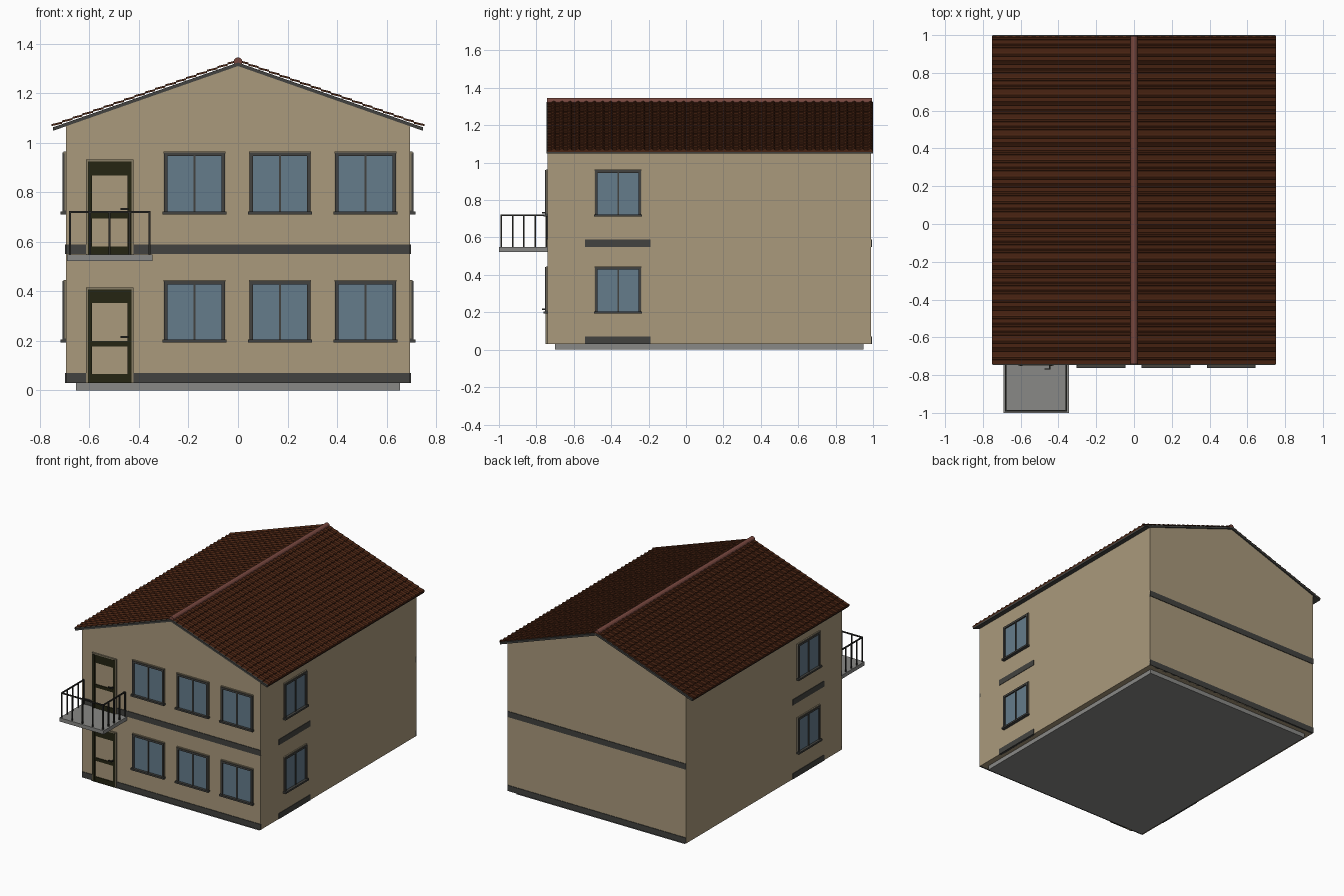
import bpy, bmesh, math
from mathutils import Matrix, Vector

cube = bpy.data.objects.get("Cube")
if cube:
    bpy.data.objects.remove(cube, do_unlink=True)


def material(name, rgb):
    m = bpy.data.materials.new(name)
    m.use_nodes = True
    m.diffuse_color = (*rgb, 1)
    m.node_tree.nodes["Principled BSDF"].inputs["Base Color"].default_value = (*rgb, 1)
    return m


WALL = material("beige_plaster", (0.40, 0.32, 0.20))
TRIM = material("charcoal_trim", (0.055, 0.055, 0.05))
GLASS = material("blue_glass", (0.13, 0.20, 0.26))
DOOR = material("dark_olive", (0.018, 0.018, 0.006))
STONE = material("grey_concrete", (0.25, 0.25, 0.24))
TILE = material("brown_tile", (0.065, 0.017, 0.006))
RIDGE = material("red_brown_ridge", (0.19, 0.065, 0.05))
CASING = material("tan_casing", (0.24, 0.20, 0.13))
METAL = material("black_metal", (0.025, 0.025, 0.022))

FRONT, BACK, SIDE = -0.74, 0.99, 0.695
APEX, PITCH = 1.31, 0.35


def finish(name, bm, mats):
    bmesh.ops.recalc_face_normals(bm, faces=bm.faces)
    me = bpy.data.meshes.new(name)
    bm.to_mesh(me)
    bm.free()
    for m in mats:
        me.materials.append(m)
    ob = bpy.data.objects.new(name, me)
    bpy.context.collection.objects.link(ob)
    return ob


def add_box(bm, x, y, z, place=Matrix(), index=0):
    size = Vector((x[1] - x[0], y[1] - y[0], z[1] - z[0]))
    mid = Vector((sum(x) / 2, sum(y) / 2, sum(z) / 2))
    out = bmesh.ops.create_cube(bm, size=1,
                                matrix=place @ Matrix.Translation(mid) @ Matrix.Diagonal((*size, 1)))
    for f in {f for v in out["verts"] for f in v.link_faces}:
        f.material_index = index


def box(name, x, y, z, mat):
    bm = bmesh.new()
    add_box(bm, x, y, z)
    return finish(name, bm, [mat])


def prism(name, outline, y, mat):
    """Extrude an x-z outline along y."""
    bm = bmesh.new()
    face = bm.faces.new([bm.verts.new((px, y[0], pz)) for px, pz in outline])
    out = bmesh.ops.extrude_face_region(bm, geom=[face])
    verts = [g for g in out["geom"] if isinstance(g, bmesh.types.BMVert)]
    bmesh.ops.translate(bm, verts=verts, vec=(0, y[1] - y[0], 0))
    return finish(name, bm, [mat])


# Foundation and gabled walls
box("foundation", (-0.655, 0.655), (-0.70, 0.95), (0, 0.04), STONE)
eave = APEX - PITCH * SIDE
prism("house_walls", [(-SIDE, 0.03), (SIDE, 0.03), (SIDE, eave), (0, APEX), (-SIDE, eave)],
      (FRONT, BACK), WALL)

# Floor bands on every wall
for level, z in (("lower", (0.03, 0.07)), ("upper", (0.55, 0.59))):
    box(level + "_front_band", (-SIDE, SIDE), (FRONT - 0.004, FRONT + 0.01), z, TRIM)
    box(level + "_back_band", (-SIDE, SIDE), (BACK - 0.01, BACK + 0.004), z, TRIM)
    for s, tag in ((1, "left"), (-1, "right")):
        box(f"{level}_{tag}_band", sorted((s * 0.68, s * (SIDE + 0.003))), (-0.54, -0.19), z, TRIM)


# Windows: local x along the wall, -y outward, z up from the sill
def window(name, place, half=0.123):
    bm = bmesh.new()
    h, bar, out = 0.245, 0.014, -0.013
    add_box(bm, (-half + 0.005, half - 0.005), (-0.004, 0.01), (0.005, h - 0.005), place, 1)
    for s in (-1, 1):
        add_box(bm, sorted((s * half, s * (half - bar))), (out, 0.01), (0, h), place)
        add_box(bm, sorted((s * (half + 0.002), s * (half - 0.004))), (-0.006, 0.01), (0.012, h + 0.004), place, 2)
    add_box(bm, (-0.004, 0.004), (-0.010, 0.01), (0, h), place)
    add_box(bm, (-half, half), (out, 0.01), (h - bar, h), place)
    add_box(bm, (-half - 0.002, half + 0.002), (-0.009, 0.01), (h - 0.003, h + 0.004), place, 2)
    add_box(bm, (-half - 0.006, half + 0.006), (-0.022, 0.01), (-0.004, 0.008), place)
    finish(name, bm, [TRIM, GLASS, CASING])


for level, z in (("lower", 0.197), ("upper", 0.715)):
    for i, x in enumerate((-0.175, 0.17, 0.515)):
        window(f"{level}_front_window_{i + 1}", Matrix.Translation((x, FRONT, z)))
    for s, tag in ((1, "left"), (-1, "right")):
        window(f"{level}_{tag}_window",
               Matrix.Translation((s * SIDE, -0.363, z)) @ Matrix.Rotation(s * math.pi / 2, 4, "Z"))


# Doors with two open panels, casing and lever handle
def door(name, z):
    bm = bmesh.new()
    place = Matrix.Translation((-0.518, FRONT, z))
    add_box(bm, (-0.08, 0.08), (-0.005, 0.01), (0, 0.36), place, 1)
    for s in (-1, 1):
        add_box(bm, sorted((s * 0.087, s * 0.071)), (-0.012, 0.01), (0, 0.378), place)
        add_box(bm, sorted((s * 0.095, s * 0.087)), (-0.010, 0.01), (0, 0.386), place, 2)
    for lo, hi in ((0, 0.036), (0.148, 0.170), (0.322, 0.378)):
        add_box(bm, (-0.075, 0.075), (-0.010, 0.01), (lo, hi), place)
    add_box(bm, (-0.095, 0.095), (-0.010, 0.01), (0.378, 0.386), place, 2)
    add_box(bm, (0.068, 0.076), (-0.03, 0), (0.182, 0.19), place, 3)
    add_box(bm, (0.044, 0.076), (-0.03, -0.024), (0.182, 0.19), place, 3)
    finish(name, bm, [DOOR, WALL, CASING, METAL])


door("lower_door", 0.03)
door("upper_door", 0.546)

# Balcony slab and railing
box("balcony_slab", (-0.69, -0.345), (-1, FRONT + 0.01), (0.522, 0.548), STONE)
bm = bmesh.new()
x0, x1, y0, y1, top, r = -0.679, -0.358, -0.988, -0.745, 0.72, 0.004
add_box(bm, (x0 - r, x1 + r), (y0 - r, y0 + r), (top - r, top + r))
for x in (x0, x1):
    add_box(bm, (x - r, x + r), (y0, y1), (top - r, top + r))
posts = set()
for i in range(5):
    t = i / 4
    posts |= {(x0 + (x1 - x0) * t, y0), (x0, y0 + (y1 - y0) * t), (x1, y0 + (y1 - y0) * t)}
for x, y in posts:
    add_box(bm, (x - r, x + r), (y - r, y + r), (0.54, top))
finish("balcony_railing", bm, [METAL])

# Roof deck
lo, hi, ex = APEX, APEX + 0.014, 0.748
prism("roof_deck", [(-ex, lo - PITCH * ex), (0, lo), (ex, lo - PITCH * ex),
                    (ex, hi - PITCH * ex), (0, hi), (-ex, hi - PITCH * ex)], (-0.746, 1.0), TRIM)


# Overlapping tiles: flat pans with a raised roll, stepped in courses down the slope
def tiles(name, side, rows=18, cols=40):
    bm = bmesh.new()
    y_start, y_end = -0.741, 0.996
    pitch = (y_end - y_start) / cols
    profile = ((0, 0), (0.5, 0), (0.62, 0.005), (0.81, 0.008), (0.96, 0.005))
    section = [((c + u) * pitch + y_start, h) for c in range(cols) for u, h in profile] + [(y_end, 0)]
    rings = []
    for row in range(rows):
        for end, lift in ((0, 0.002), (1, 0.007)):
            x = 0.753 * (row + end) / rows
            rings.append([bm.verts.new((side * x, y, hi - PITCH * x + lift + h)) for y, h in section])
    rings.append([bm.verts.new((side * 0.753, y, hi - PITCH * 0.753 - 0.004)) for y, h in section])
    for a, b in zip(rings, rings[1:]):
        for j in range(len(section) - 1):
            bm.faces.new((a[j], a[j + 1], b[j + 1], b[j]))
    finish(name, bm, [TILE])


tiles("left_roof_tiles", 1)
tiles("right_roof_tiles", -1)

# Rounded ridge cap
cap = [(0.018 * math.cos(a), 1.327 + 0.018 * math.sin(a))
       for a in (math.tau * i / 12 for i in range(12))]
prism("ridge_cap", cap, (-0.742, 0.994), RIDGE)
